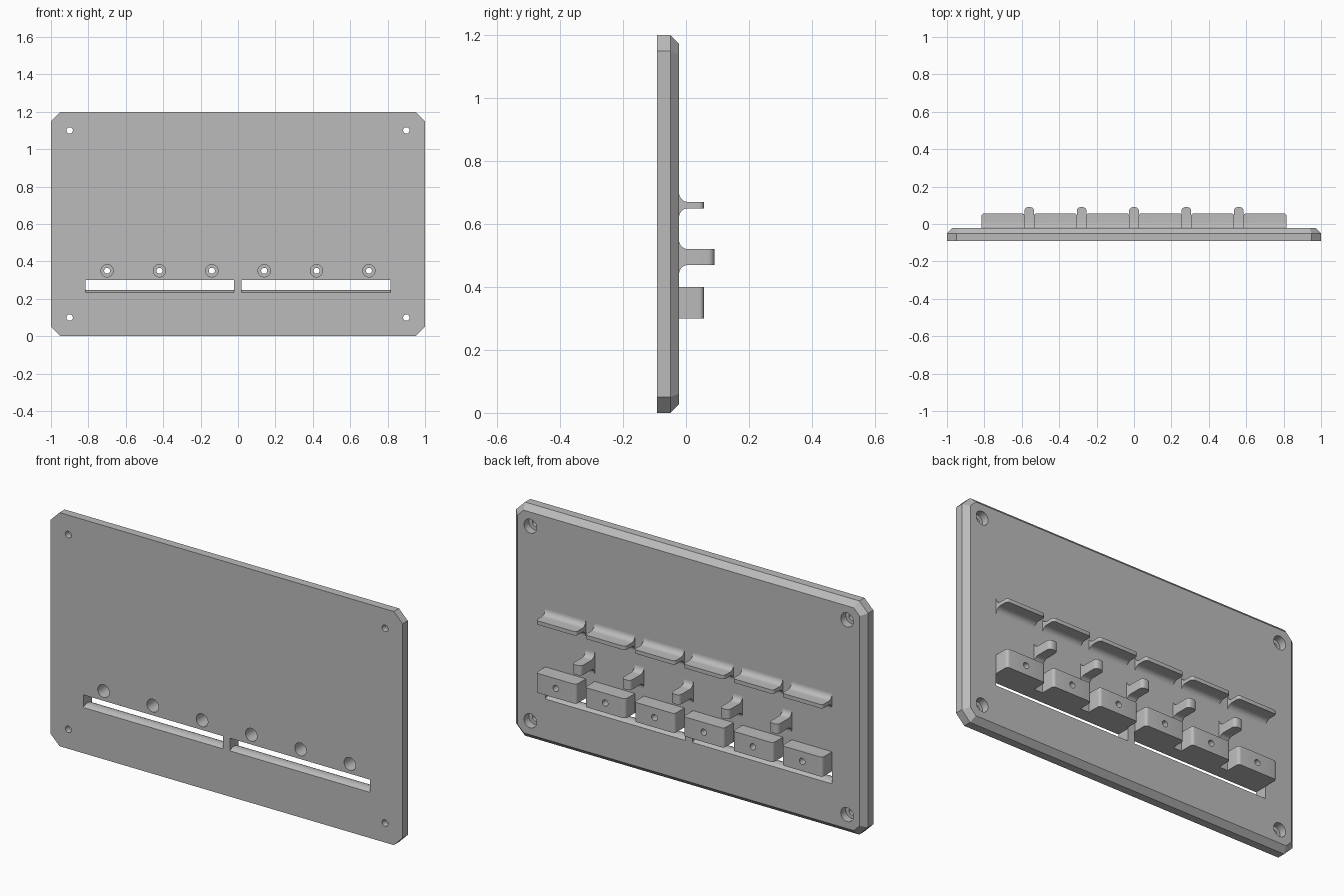
import bpy, bmesh, math
from mathutils import Matrix

cube = bpy.data.objects.get("Cube")
if cube:
    bpy.data.objects.remove(cube, do_unlink=True)

grey = bpy.data.materials.new("plain grey")
grey.use_nodes = True
grey.diffuse_color = (0.5, 0.5, 0.5, 1)
grey.node_tree.nodes["Principled BSDF"].inputs["Base Color"].default_value = (0.5, 0.5, 0.5, 1)

FRONT, BACK = -0.092, -0.022
BEVEL = 0.028


def finish(name, bm):
    bmesh.ops.recalc_face_normals(bm, faces=bm.faces)
    mesh = bpy.data.meshes.new(name)
    bm.to_mesh(mesh)
    bm.free()
    mesh.materials.append(grey)
    ob = bpy.data.objects.new(name, mesh)
    bpy.context.collection.objects.link(ob)
    return ob


def extrude_x(name, profile, x0, x1, tip=None, radius=0.0):
    """Extrude a (y, z) profile along x; round its upright edges at y = tip."""
    bm = bmesh.new()
    face = bm.faces.new([bm.verts.new((x0, y, z)) for y, z in profile])
    new = bmesh.ops.extrude_face_region(bm, geom=[face])["geom"]
    bmesh.ops.translate(bm, vec=(x1 - x0, 0, 0),
                        verts=[v for v in new if isinstance(v, bmesh.types.BMVert)])
    if radius:
        edges = [e for e in bm.edges
                 if all(abs(v.co.y - tip) < 1e-5 for v in e.verts)
                 and abs(e.verts[0].co.x - e.verts[1].co.x) < 1e-5]
        bmesh.ops.bevel(bm, geom=edges, offset=radius, segments=5,
                        profile=0.5, affect='EDGES')
    return finish(name, bm)


def rod(x, z, radius, y0, y1):
    bm = bmesh.new()
    bmesh.ops.create_cone(bm, cap_ends=True, segments=32, radius1=radius, radius2=radius,
                          depth=y1 - y0,
                          matrix=Matrix.Translation((x, (y0 + y1) / 2, z))
                          @ Matrix.Rotation(math.pi / 2, 4, 'X'))
    return finish("cutter", bm)


def cut(ob, cutters):
    bpy.context.view_layer.objects.active = ob
    for c in cutters:
        mod = ob.modifiers.new("cut", 'BOOLEAN')
        mod.operation, mod.solver, mod.object = 'DIFFERENCE', 'EXACT', c
        bpy.ops.object.modifier_apply(modifier=mod.name)
        bpy.data.objects.remove(c, do_unlink=True)


def fin_profile(z0, z1, tip, r):
    """Shelf section with concave fillets where it meets the plate."""
    arc = [(r * (1 - math.sin(a)), r * (1 - math.cos(a)))
           for a in (math.pi / 2 * i / 8 for i in range(9))]
    low = [(BACK + dy, z0 - dz) for dy, dz in reversed(arc)]
    high = [(BACK + dy, z1 + dz) for dy, dz in arc]
    root = BACK - 0.005
    return ([(root, z0 - r)] + low[::-1] + [(tip, z0), (tip, z1)]
            + high[::-1][::1] + [(root, z1 + r)])


def fillet_fin(z0, z1, tip, r):
    arc = [math.pi / 2 * i / 8 for i in range(9)]
    low = [(BACK + r * (1 - math.cos(a)), z0 - r * (1 - math.sin(a))) for a in arc]
    high = [(y, z0 + z1 - z) for y, z in reversed(low)]
    root = BACK - 0.005
    return [(root, z0 - r)] + low + [(tip, z0), (tip, z1)] + high + [(root, z1 + r)]


def octagon(bm, y, inset):
    w, h = 1 - inset, 0.6 - inset
    c = 0.05 - inset * (2 - math.sqrt(2))
    pts = [(w - c, h), (w, h - c), (w, c - h), (w - c, -h)]
    pts += [(-x, -z) for x, z in pts]
    return [bm.verts.new((x, y, z + 0.6)) for x, z in pts]


# plate with clipped corners and a chamfered back rim
bm = bmesh.new()
loops = [octagon(bm, FRONT, 0), octagon(bm, BACK - BEVEL, 0), octagon(bm, BACK, BEVEL)]
for a, b in zip(loops, loops[1:]):
    for i in range(8):
        j = (i + 1) % 8
        bm.faces.new((a[i], a[j], b[j], b[i]))
bm.faces.new(loops[0])
bm.faces.new(loops[2])
plate = finish("plate", bm)

# slots with a gently crowned sill, leaving a divider in the middle
mid, half = (FRONT + BACK) / 2, (BACK - FRONT) / 2
sill = [(mid + half * t / 5, 0.246 - 0.011 * (t / 5) ** 2) for t in range(-5, 6)]
slot = ([(FRONT - 0.02, 0.30), (FRONT - 0.02, 0.235)] + sill
        + [(BACK + 0.02, 0.235), (BACK + 0.02, 0.30)])
cutters = [extrude_x("cutter", slot, a, b) for a, b in ((-0.815, -0.022), (0.018, 0.815))]

# corner screw holes, counterbored from the back
for x in (-0.9, 0.9):
    for z in (0.1, 1.1):
        cutters += [rod(x, z, 0.017, -0.2, 0.1), rod(x, z, 0.036, -0.062, 0.1)]

centres = [-0.7 + 0.28 * i for i in range(6)]
cutters += [rod(x, 0.35, 0.033, -0.2, 0.1) for x in centres]
cut(plate, cutters)
parts = [plate]

# drilled blocks and thin shelves
for i, x in enumerate(centres):
    a, b = x - 0.115, x + 0.115
    box = [(BACK - 0.002, 0.30), (0.057, 0.30), (0.057, 0.40), (BACK - 0.002, 0.40)]
    block = extrude_x(f"block_{i + 1}", box, a, b, 0.057, 0.015)
    cut(block, [rod(x, 0.35, 0.016, -0.2, 0.2), rod(x, 0.35, 0.033, -0.2, 0.02)])
    shelf = extrude_x(f"shelf_{i + 1}", fillet_fin(0.65, 0.67, 0.057, 0.029), a, b, 0.057, 0.015)
    parts += [block, shelf]

# pegs between the blocks
for i in range(5):
    x = -0.56 + 0.28 * i
    parts.append(extrude_x(f"peg_{i + 1}", fillet_fin(0.47, 0.52, 0.09, 0.029),
                           x - 0.026, x + 0.026, 0.09, 0.02))

# smooth the rounded surfaces, keep the edges crisp
bpy.ops.object.select_all(action='DESELECT')
for ob in parts:
    ob.select_set(True)
bpy.context.view_layer.objects.active = plate
bpy.ops.object.shade_smooth_by_angle(angle=math.radians(30))
